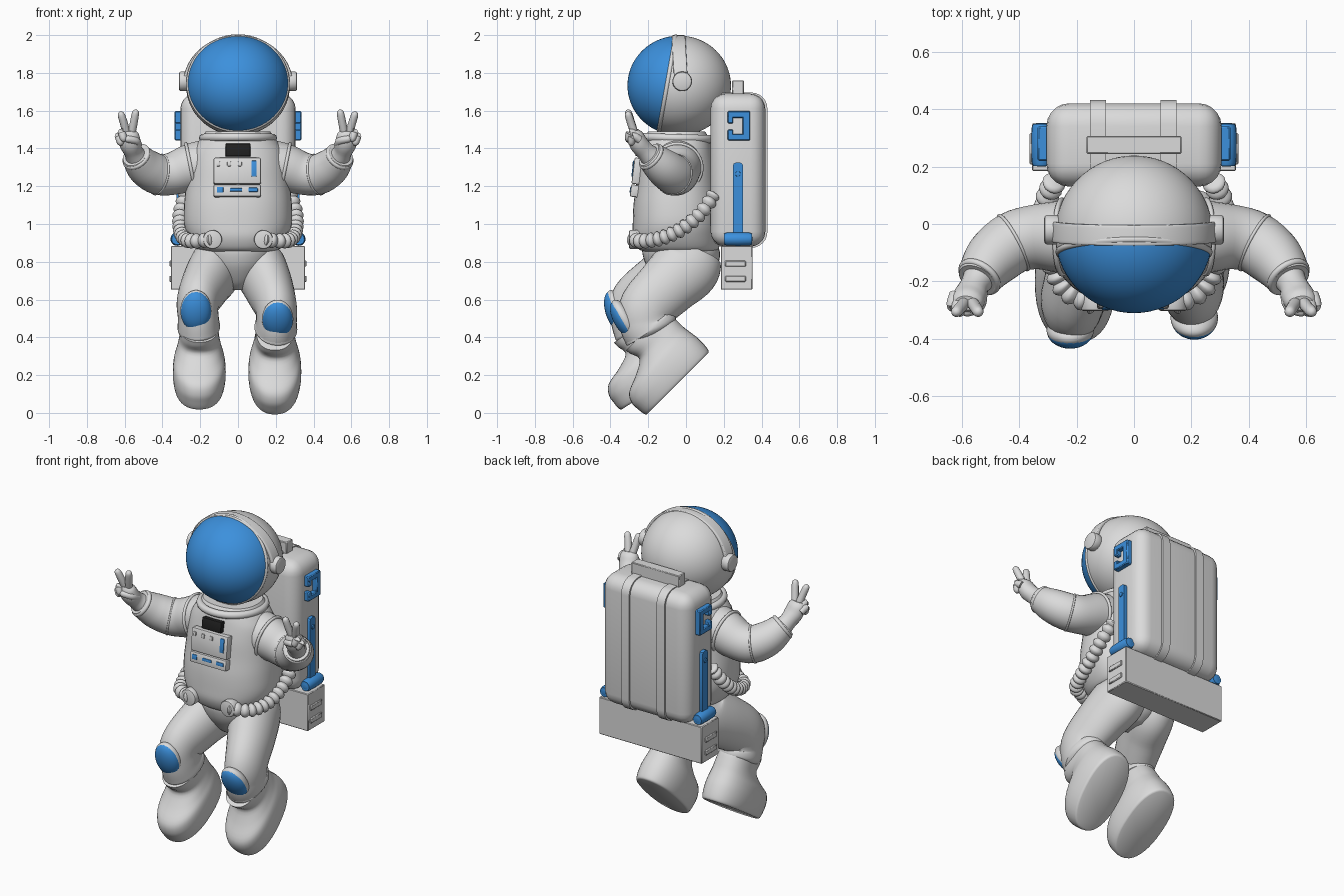
import bpy, bmesh, math
from mathutils import Matrix, Vector

if "Cube" in bpy.data.objects:
    bpy.data.objects.remove(bpy.data.objects["Cube"])


def material(name, r, g, b):
    m = bpy.data.materials.new(name)
    m.diffuse_color = (r, g, b, 1)
    m.use_nodes = True
    m.node_tree.nodes["Principled BSDF"].inputs["Base Color"].default_value = m.diffuse_color
    return m


SUIT = material("suit_grey", 0.71, 0.71, 0.71)
BLUE = material("visor_blue", 0.045, 0.28, 0.72)
BLACK = material("screen_black", 0.015, 0.015, 0.015)
RX = lambda deg: Matrix.Rotation(math.radians(deg), 4, 'X')
T = Matrix.Translation


def finish(name, bm, *mats):
    bmesh.ops.recalc_face_normals(bm, faces=bm.faces)
    me = bpy.data.meshes.new(name)
    bm.to_mesh(me)
    bm.free()
    for m in mats:
        me.materials.append(m)
    ob = bpy.data.objects.new(name, me)
    bpy.context.collection.objects.link(ob)
    return ob


def spline(pts, n):
    """Catmull-Rom through tuples of any length."""
    out, last = [], len(pts) - 1
    for i in range(last):
        a, b, c, d = (pts[max(0, min(last, i + j))] for j in (-1, 0, 1, 2))
        for k in range(n):
            t = k / n
            out.append(tuple(0.5 * (2*q + (r-p)*t + (2*p-5*q+4*r-s)*t*t + (3*q-p-3*r+s)*t**3)
                             for p, q, r, s in zip(a, b, c, d)))
    return out + [tuple(pts[-1])]


def loft(name, pts, mat, ref=(1, 0, 0), axis=None, p=2, n=4, sides=32, M=Matrix()):
    """Skin superellipse rings (x, y, z, ru, rv) along a smooth path."""
    rows = spline([q if len(q) == 5 else (*q, q[3]) for q in pts], n)
    cen = [Vector(q[:3]) for q in rows]
    bm, rings = bmesh.new(), []
    for i, q in enumerate(rows):
        t = Vector(axis) if axis else (cen[min(i+1, len(cen)-1)] - cen[max(i-1, 0)]).normalized()
        u = Vector(ref)
        u = (u - t * u.dot(t)).normalized()
        v = t.cross(u)
        ring = []
        for k in range(sides):
            a = 2 * math.pi * k / sides
            c, s = (math.copysign(abs(f) ** (2 / p), f) for f in (math.cos(a), math.sin(a)))
            ring.append(bm.verts.new(M @ (cen[i] + u * c * q[3] + v * s * q[4])))
        rings.append(ring)
    for a, b in zip(rings, rings[1:]):
        for k in range(sides):
            j = (k + 1) % sides
            bm.faces.new((a[k], a[j], b[j], b[k]))
    bm.faces.new(rings[0])
    bm.faces.new(rings[-1])
    return finish(name, bm, mat)


def box(name, loc, size, mat, bevel=0.0, segs=3, rot=0, along=None):
    """Box with rounded edges, optionally only those parallel to one axis."""
    bm = bmesh.new()
    bmesh.ops.create_cube(bm, size=1, matrix=Matrix.Diagonal((*size, 1)))
    if bevel:
        edges = [e for e in bm.edges if along is None
                 or abs((e.verts[0].co - e.verts[1].co).normalized()[along]) > 0.9]
        bmesh.ops.bevel(bm, geom=edges, offset=bevel, segments=segs, profile=0.5, affect='EDGES')
    bm.transform(T(loc) @ RX(rot))
    return finish(name, bm, mat)


def ball(name, loc, size, mat, rot=0):
    bm = bmesh.new()
    bmesh.ops.create_uvsphere(bm, u_segments=28, v_segments=18, radius=1,
                              matrix=T(loc) @ RX(rot) @ Matrix.Diagonal((*size, 1)))
    return finish(name, bm, mat)


def disc(name, loc, r, depth, axis, mat, bevel=0.008):
    bm = bmesh.new()
    bmesh.ops.create_cone(bm, cap_ends=True, segments=32, radius1=r, radius2=r, depth=depth)
    rim = [e for e in bm.edges if abs(e.verts[0].co.z - e.verts[1].co.z) < 1e-5]
    bmesh.ops.bevel(bm, geom=rim, offset=bevel, segments=2, profile=0.5, affect='EDGES')
    bm.transform(T(loc) @ Vector(axis).to_track_quat('Z', 'Y').to_matrix().to_4x4())
    return finish(name, bm, mat)


def torus(name, loc, R, r, axis, mat, sy=1):
    M = T(loc) @ Vector(axis).to_track_quat('Z', 'Y').to_matrix().to_4x4()
    bm, N, K = bmesh.new(), 56, 10
    g = [[bm.verts.new(M @ Vector(((R + r*math.cos(b)) * math.cos(a),
                                   (R + r*math.cos(b)) * math.sin(a) * sy, r*math.sin(b))))
          for b in (2*math.pi*k/K for k in range(K))] for a in (2*math.pi*i/N for i in range(N))]
    for i in range(N):
        for k in range(K):
            bm.faces.new((g[i][k], g[(i+1) % N][k], g[(i+1) % N][(k+1) % K], g[i][(k+1) % K]))
    return finish(name, bm, mat)


# Helmet: sphere whose pole points forward, front rows form the visor
bm = bmesh.new()
bmesh.ops.create_uvsphere(bm, u_segments=64, v_segments=36, radius=1)
for f in bm.faces:
    f.material_index = int(f.calc_center_median().z > math.sin(math.radians(15)))
bm.transform(T((0, -0.036, 1.733)) @ Matrix.Diagonal((0.275, 0.274, 0.264, 1)) @ RX(80))
finish("helmet", bm, SUIT, BLUE)
torus("visor_rim", (0, -0.098, 1.744), 0.262, 0.012, (0, -0.985, 0.174), SUIT, 0.965)
arc = [math.pi * k / 16 for k in range(17)]
loft("helmet_band", [(0.281*math.cos(a), -0.025 - 0.015*math.sin(a), 1.735 + 0.254*math.sin(a), 0.036, 0.011)
                     for a in arc], SUIT, ref=(0, 1, 0), p=6, n=2, sides=24)
torus("neck_ring", (0, -0.05, 1.455), 0.185, 0.022, (0, 0.03, 1), SUIT)

# Torso and pelvis
loft("jacket", [(0, -.035, .855, .195, .19), (0, -.04, .872, .225, .215), (0, -.05, .93, .262, .23),
                (0, -.05, 1.0, .285, .232), (0, -.05, 1.1, .285, .228), (0, -.05, 1.2, .275, .215),
                (0, -.05, 1.3, .262, .205), (0, -.05, 1.38, .245, .19), (0, -.05, 1.43, .215, .18),
                (0, -.05, 1.46, .19, .17), (0, -.05, 1.49, .17, .15)],
     SUIT, axis=(0, 0, 1), p=2.3, sides=48)
loft("pelvis", [(0, -.02, .65, .05, .07), (0, -.015, .69, .11, .13), (0, -.02, .77, .175, .185),
                (0, -.025, .84, .2, .205), (0, -.03, .88, .2, .2)], SUIT, axis=(0, 0, 1), sides=40)


# Chest control panel
def chest(name, x, z, w, h, d, mat, bevel=0.004):
    box(name, (x, -0.247 - (1.35 - z) * 0.125, z), (w, d, h), mat, bevel, 2, rot=-7)


chest("chest_panel", -0.004, 1.28, 0.25, 0.14, 0.05, SUIT, 0.008)
chest("chest_panel_lower", -0.004, 1.175, 0.25, 0.065, 0.05, SUIT, 0.008)
chest("chest_screen", 0, 1.39, 0.132, 0.066, 0.045, BLACK)
for x in (-0.105, -0.047, 0.01):
    chest("chest_button", x, 1.315, 0.02, 0.025, 0.066, SUIT)
chest("chest_slider", 0.085, 1.29, 0.028, 0.085, 0.06, BLUE)
for x, w, h in ((-0.095, 0.035, 0.03), (-0.01, 0.065, 0.018), (0.08, 0.05, 0.022)):
    chest("chest_switch", x, 1.178, w, h, 0.058, BLUE)

# Backpack
box("backpack", (0, 0.275, 1.285), (0.61, 0.29, 0.81), SUIT, 0.08, 5)
box("backpack_top_bar", (0, 0.275, 1.715), (0.33, 0.062, 0.09), SUIT, 0.004, 1)
box("backpack_base", (0, 0.268, 0.768), (0.71, 0.168, 0.232), SUIT, 0.004, 1)
for x in (-0.125, 0.12):
    box("backpack_strap", (x, 0.281, 1.285), (0.055, 0.3, 0.822), SUIT, 0.085, 6, along=0)

for s in (1, -1):
    # Ear pieces
    disc("ear_piece", (s*0.285, -0.02, 1.755), 0.052, 0.056, (1, 0, 0), SUIT, 0.012)
    # Blue fittings on the backpack sides
    loft("side_roll", [(s*.322, .2, .92, .008), (s*.322, .203, .92, .022), (s*.322, .215, .92, .034),
                       (s*.322, .335, .92, .034), (s*.322, .348, .92, .022), (s*.322, .351, .92, .008)],
         BLUE, n=2, sides=20)
    box("side_strap", (s*0.308, 0.275, 1.13), (0.035, 0.052, 0.39), BLUE, 0.015, 2, along=0)
    disc("side_strap_button", (s*0.326, 0.275, 1.265), 0.014, 0.012, (1, 0, 0), BLUE, 0.003)
    for y, z, w, h in ((.32, 1.52, .04, .155), (.28, 1.58, .12, .035), (.28, 1.46, .12, .035),
                       (.235, 1.553, .03, .04), (.235, 1.482, .03, .035)):
        box("side_clip", (s*0.314, y, z), (0.044, w, h), BLUE, 0.005, 1)
    for y, z in ((0.262, 0.79), (0.262, 0.71)):
        box("base_handle", (s*0.357, y, z), (0.012, 0.11, 0.032), SUIT, 0.004, 1)

    # Ribbed hose from backpack to belly
    path = spline([(s*.275, .15, 1.16), (s*.305, .08, 1.06), (s*.305, -.02, .975), (s*.285, -.13, .925),
                   (s*.235, -.23, .91), (s*.13, -.28, .918)], 18)
    loft("hose", [(*q, 0.027 + 0.014 * abs(math.sin(math.pi * i / 6))) for i, q in enumerate(path)],
         SUIT, ref=(0, 0, 1), n=1, sides=16)
    disc("hose_socket", (s*0.135, -0.272, 0.918), 0.05, 0.06, (0, 1, 0), SUIT)

    # Arm with shoulder seam, elbow seam and cuff
    side = (0, 0.62, 0.78)
    loft("arm", [(s*.13, -.045, 1.32, .135), (s*.24, -.045, 1.30, .128), (s*.34, -.045, 1.268, .113),
                 (s*.42, -.065, 1.262, .108), (s*.49, -.12, 1.30, .1), (s*.535, -.18, 1.352, .08),
                 (s*.545, -.195, 1.365, .07)], SUIT, ref=side)
    torus("shoulder_seam", (s*0.25, -0.045, 1.298), 0.129, 0.009, (s, 0, -0.2), SUIT)
    torus("elbow_seam", (s*0.42, -0.065, 1.262), 0.106, 0.006, (s*0.15, -0.08, 0.03), SUIT)
    torus("wrist_cuff", (s*0.538, -0.184, 1.356), 0.07, 0.012, (s*0.1, -0.14, 0.12), SUIT)

    # Glove with two raised fingers, two curled fingers and thumb
    loft("glove", [(s*.535, -.18, 1.35, .06), (s*.555, -.215, 1.385, .05, .05), (s*.57, -.25, 1.425, .05, .058),
                   (s*.58, -.268, 1.47, .042, .055), (s*.583, -.275, 1.495, .025, .04)], SUIT, ref=side, sides=20)
    for name, pts in (
            ("index_finger", ((.565, -.27, 1.47), (.552, -.29, 1.535), (.542, -.306, 1.59))),
            ("middle_finger", ((.588, -.27, 1.47), (.603, -.29, 1.53), (.619, -.306, 1.58))),
            ("ring_finger", ((.607, -.26, 1.465), (.615, -.295, 1.485), (.605, -.305, 1.45))),
            ("little_finger", ((.622, -.245, 1.445), (.632, -.28, 1.465), (.622, -.29, 1.43))),
            ("thumb", ((.53, -.24, 1.415), (.54, -.285, 1.44), (.585, -.305, 1.45)))):
        (a, b, c), r = [Vector((s*q[0], q[1], q[2])) for q in pts], 0.021
        tip = c + (c - b).normalized() * 0.015
        loft(name, [(*a, r), (*b, r), (*c, r*.88), (*tip, r*.3)], SUIT, ref=(0.1, 0.75, 0.66), sides=14)

# Legs, boots and knee pads: the left and right poses differ
LEGS = (
    ([(.09, .03, .84, .12, .16), (.115, .0, .77, .138, .18), (.16, -.1, .67, .13, .163),
      (.2, -.205, .56, .112, .148), (.203, -.21, .48, .108, .143), (.2, -.19, .445, .114, .152),
      (.198, -.18, .425, .1, .135)], (.195, -.043, .155), 45, (.21, -.327, .497), 30),
    ([(-.09, .03, .84, .12, .16), (-.115, -.01, .77, .138, .18), (-.165, -.13, .69, .13, .16),
      (-.212, -.255, .59, .112, .145), (-.21, -.262, .505, .108, .137), (-.207, -.24, .45, .113, .147),
      (-.205, -.23, .43, .1, .13)], (-.205, -.148, .143), 33, (-.222, -.37, .54), 17))
for leg, sole, tilt, knee, face in LEGS:
    loft("trouser_leg", leg, SUIT, n=6)
    loft("boot", [(0, 0, 0, .12, .228), (0, 0, .01, .13, .239), (0, 0, .05, .138, .245),
                  (0, 0, .1, .14, .245), (0, .012, .15, .134, .226), (0, .055, .19, .119, .178),
                  (0, .09, .235, .107, .142), (0, .082, .29, .102, .148), (0, .07, .32, .098, .14)],
         SUIT, axis=(0, 0, 1), p=2.3, sides=40, M=T(sole) @ RX(tilt))
    ball("knee_pad_rim", knee, (0.083, 0.048, 0.114), SUIT, face)
    ball("knee_pad", Vector(knee) + RX(face) @ Vector((0, -0.004, 0)), (0.081, 0.053, 0.111), BLUE, face)

# Smooth shading with sharp edges kept
for ob in bpy.data.objects:
    ob.select_set(True)
bpy.context.view_layer.objects.active = bpy.data.objects["helmet"]
bpy.ops.object.shade_smooth_by_angle(angle=math.radians(38))
